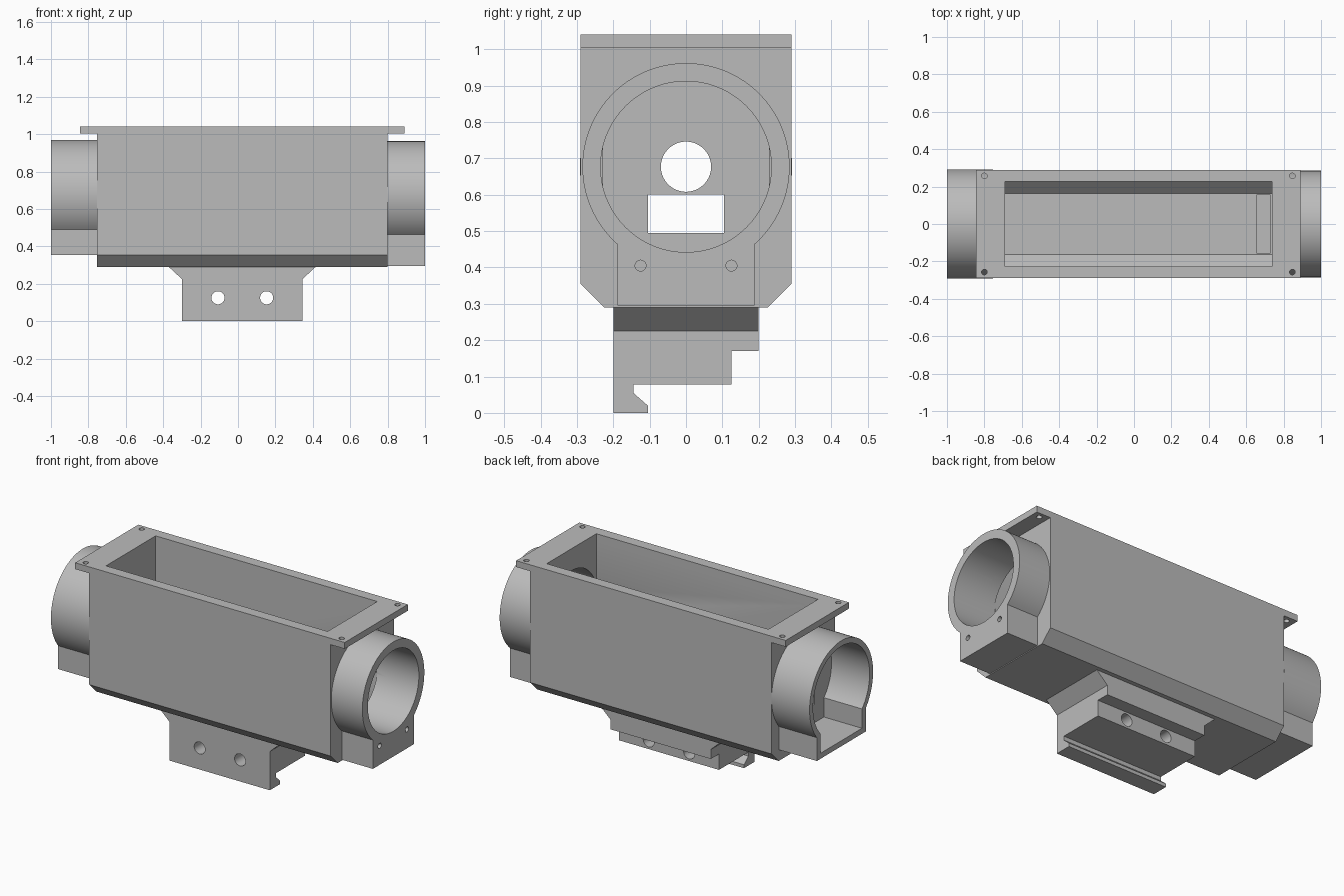
import bpy, bmesh, math

default = bpy.data.objects.get("Cube")
if default:
    bpy.data.objects.remove(default, do_unlink=True)

grey = bpy.data.materials.new("plain grey")
grey.use_nodes = True
colour = (0.5, 0.5, 0.5, 1)
grey.diffuse_color = colour
grey.node_tree.nodes["Principled BSDF"].inputs["Base Color"].default_value = colour

AXIS_Z = 0.677          # height of the tube axis
SIDES = 72
PLACE = {"X": lambda u, v, t: (t, u, v),
         "Y": lambda u, v, t: (u, t, v),
         "Z": lambda u, v, t: (u, v, t)}


def prism(name, outline, axis, start, end):
    """Extrude a 2D outline along an axis between two positions."""
    bm = bmesh.new()
    rings = [[bm.verts.new(PLACE[axis](u, v, t)) for u, v in outline] for t in (start, end)]
    for ring in rings:
        bm.faces.new(ring)
    count = len(outline)
    for i in range(count):
        j = (i + 1) % count
        bm.faces.new((rings[0][i], rings[0][j], rings[1][j], rings[1][i]))
    bmesh.ops.recalc_face_normals(bm, faces=bm.faces)
    mesh = bpy.data.meshes.new(name)
    bm.to_mesh(mesh)
    bm.free()
    mesh.materials.append(grey)
    obj = bpy.data.objects.new(name, mesh)
    bpy.context.scene.collection.objects.link(obj)
    return obj


def rect(u0, u1, v0, v1):
    return [(u0, v0), (u1, v0), (u1, v1), (u0, v1)]


def circle(u, v, radius, sides=SIDES):
    return [(u + radius * math.cos(math.tau * i / sides),
             v + radius * math.sin(math.tau * i / sides)) for i in range(sides)]


def keyhole(radius, half_width, bottom):
    """Round top that runs into a straight-sided block."""
    first = -math.acos(half_width / radius)
    sweep = math.pi - 2 * first
    arc = [(radius * math.cos(first + sweep * i / SIDES),
            AXIS_Z + radius * math.sin(first + sweep * i / SIDES)) for i in range(SIDES + 1)]
    return arc + [(-half_width, bottom), (half_width, bottom)]


cutters = []


def cutter(*args):
    obj = prism("cutter", *args)
    obj.hide_render = True
    cutters.append(obj)
    return obj


def cut(obj, *tools):
    bpy.context.view_layer.objects.active = obj
    for tool in tools:
        mod = obj.modifiers.new("cut", "BOOLEAN")
        mod.operation = "DIFFERENCE"
        mod.solver = "EXACT"
        mod.object = tool
        bpy.ops.object.modifier_apply(modifier=mod.name)


# Main parts
housing = prism("housing", [(-0.29, 1.003), (-0.29, 0.355), (-0.225, 0.29),
                            (0.225, 0.29), (0.29, 0.355), (0.29, 1.003)], "X", -0.755, 0.80)
flange = prism("top_flange", rect(-0.845, 0.89, -0.29, 0.29), "Z", 1.003, 1.04)
collar = prism("left_collar", keyhole(0.285, 0.188, 0.295), "X", 0.80, 1.0)
shroud = prism("right_shroud", keyhole(0.292, 0.225, 0.355), "X", -1.0, -0.755)

# Clamp foot with a hooked jaw, and the flared neck above it
foot = prism("clamp_foot", [(-0.2, 0.225), (-0.2, 0), (-0.105, 0), (-0.105, 0.02),
                            (-0.145, 0.055), (-0.145, 0.078), (0.125, 0.078),
                            (0.125, 0.17), (0.2, 0.17), (0.2, 0.225)], "X", -0.30, 0.345)
neck = prism("flared_neck", [(-0.30, 0.225), (0.345, 0.225), (0.415, 0.29), (-0.37, 0.29)],
             "Y", -0.2, 0.2)

# Open chamber with chamfered floor, shared by the housing and flange
chamber = cutter([(-0.228, 1.1), (-0.228, 0.41), (-0.163, 0.345),
                  (0.163, 0.345), (0.228, 0.41), (0.228, 1.1)], "X", -0.69, 0.737)
bore = cutter(circle(0, AXIS_Z, 0.235), "X", 0.73, 1.1)
floor_pocket = cutter(rect(0.655, 0.73, -0.155, 0.155), "Z", 0.32, 0.4)
eye_hole = cutter(circle(0, AXIS_Z, 0.069), "X", -0.8, -0.6)
slot = cutter(rect(-0.105, 0.105, 0.495, 0.60), "X", -0.8, -0.6)
cut(housing, chamber, bore, floor_pocket, eye_hole, slot)
cut(collar, bore)
cut(shroud, cutter(keyhole(0.26, 0.19, 0.387), "X", -1.1, -0.7))

# Screw holes
cut(flange, chamber, *[cutter(circle(x, y, 0.015, 24), "Z", 0.9, 1.1)
                       for x in (-0.80, 0.847) for y in (-0.257, 0.257)])
cut(collar, *[cutter(circle(y, 0.405, 0.015, 24), "X", 0.85, 1.1) for y in (-0.125, 0.125)])
cut(foot, *[cutter(circle(x, 0.125, 0.035, 40), "Y", -0.3, 0.3) for x in (-0.107, 0.153)])

for tool in cutters:
    bpy.data.objects.remove(tool, do_unlink=True)

# Smooth the round walls and keep the edges crisp
bpy.ops.object.select_all(action="DESELECT")
for part in (housing, flange, collar, shroud, foot, neck):
    part.select_set(True)
bpy.context.view_layer.objects.active = housing
bpy.ops.object.shade_smooth_by_angle(angle=math.radians(30))
